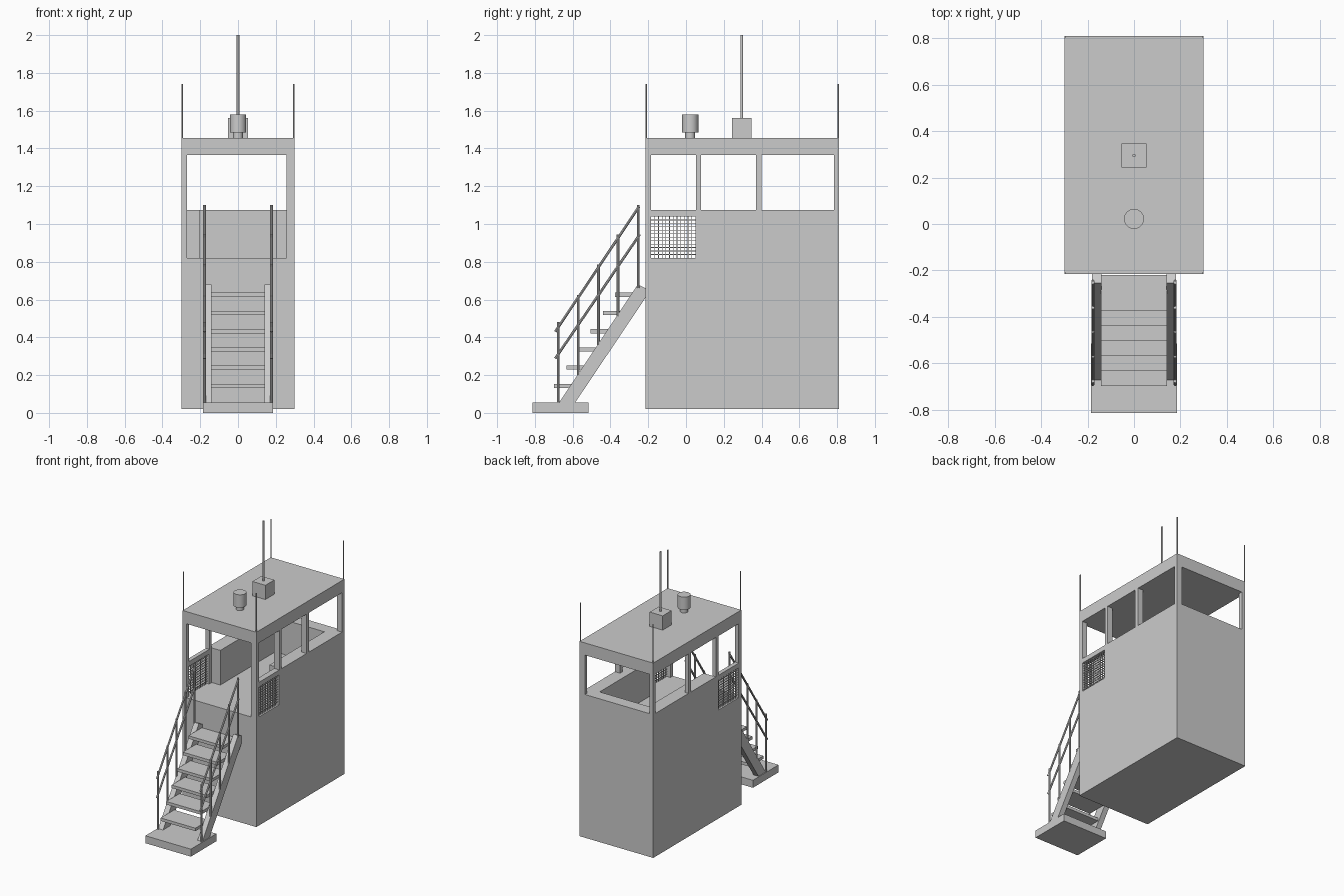
import bpy, bmesh
from mathutils import Vector

if "Cube" in bpy.data.objects:
    bpy.data.objects.remove(bpy.data.objects["Cube"])


def finish(name, bm):
    bmesh.ops.recalc_face_normals(bm, faces=bm.faces)
    me = bpy.data.meshes.new(name)
    bm.to_mesh(me)
    bm.free()
    ob = bpy.data.objects.new(name, me)
    bpy.context.collection.objects.link(ob)
    return ob


def add_box(bm, x, y, z):
    vs = bmesh.ops.create_cube(bm, size=1)["verts"]
    for v in vs:
        v.co = Vector([(r[0] + r[1]) / 2 + c * (r[1] - r[0]) for r, c in zip((x, y, z), v.co)])


def box(name, x, y, z):
    bm = bmesh.new()
    add_box(bm, x, y, z)
    return finish(name, bm)


def add_rod(bm, a, b, r, n=8):
    a, b = Vector(a), Vector(b)
    d = b - a
    vs = bmesh.ops.create_cone(bm, cap_ends=True, segments=n, radius1=r, radius2=r, depth=d.length)["verts"]
    q = d.to_track_quat("Z", "Y")
    for v in vs:
        v.co = q @ v.co + (a + b) / 2


def rod(name, a, b, r, n=8):
    bm = bmesh.new()
    add_rod(bm, a, b, r, n)
    ob = finish(name, bm)
    for p in ob.data.polygons:
        p.use_smooth = len(p.vertices) == 4
    for e in ob.data.edges:
        va, vb = (ob.data.vertices[i].co for i in e.vertices)
        e.use_edge_sharp = abs(va.z - vb.z) < 1e-5
    return ob


# Cabin: solid block with the interior, windows and doorway cut out
cabin = box("cabin", (-.3, .3), (-.215, .81), (.02, 1.455))
XI = (-.27, .257)
WIN = (1.075, 1.365)
THRU = (-.4, .4)
cuts = [
    (XI, (-.185, .783), WIN),                # upper interior
    (XI, (-.3, .08), (.82, 1.365)),          # doorway and entry deck
    (XI, (.7, .9), WIN),                     # back window
    ((-.2, .2), (0, .72), (.82, 1.2)),       # sunken aisle
    (THRU, (-.185, .053), WIN),              # side windows
    (THRU, (.08, .37), WIN),
    (THRU, (.40, .783), WIN),
    (THRU, (-.185, .05), (.82, 1.04)),       # grille openings
]
cutters = []
for c in cuts:
    k = box("cutter", *c)
    k.hide_render = True
    m = cabin.modifiers.new("cut", "BOOLEAN")
    m.operation = "DIFFERENCE"
    m.solver = "EXACT"
    m.object = k
    cutters.append(k)
bpy.context.view_layer.update()
dg = bpy.context.evaluated_depsgraph_get()
mesh = bpy.data.meshes.new_from_object(cabin.evaluated_get(dg))
cabin.modifiers.clear()
cabin.data = mesh
for k in cutters:
    bpy.data.objects.remove(k)

# Side grilles
for side, s in (("left", -1), ("right", 1)):
    bm = bmesh.new()
    X = sorted((s * .283, s * .289))
    for i in range(1, 12):
        y = -.185 + .235 * i / 12
        add_box(bm, X, (y - .002, y + .002), (.82, 1.04))
        z = .82 + .22 * i / 12
        add_box(bm, X, (-.185, .05), (z - .002, z + .002))
    finish(side + "_grille", bm)

# Roof fittings: corner whips, mast and lamp
for sx in (-1, 1):
    for y in (-.211, .806):
        rod("corner_whip", (sx * .296, y, 1.45), (sx * .296, y, 1.74), .004)
box("mast_base", (-.053, .053), (.243, .347), (1.455, 1.56))
rod("mast", (0, .295, 1.555), (0, .295, 2.0), .007, 12)
rod("lamp_neck", (0, .022, 1.45), (0, .022, 1.487), .026, 24)
rod("lamp", (0, .022, 1.485), (0, .022, 1.58), .043, 32)

# Staircase
box("stair_foot", (-.185, .185), (-.813, -.515), (0, .055))
for i in range(6):
    y, z = -.698 + .0645 * i, .132 + .0965 * i
    box("tread", (-.142, .142), (y, y + .155), (z, z + .022))

profile = [(-.675, .05), (-.255, .68), (-.214, .66), (-.214, .61), (-.59, .05)]
posts = [(-.677, .05, .48), (-.57, .2, .625), (-.463, .36, .785), (-.36, .51, .945), (-.253, .66, 1.1)]
for side, s in (("left", -1), ("right", 1)):
    # Stringer
    bm = bmesh.new()
    f = bm.faces.new([bm.verts.new((s * .14, y, z)) for y, z in profile])
    ext = bmesh.ops.extrude_face_region(bm, geom=[f])
    for v in ext["geom"]:
        if isinstance(v, bmesh.types.BMVert):
            v.co.x = s * .18
    finish(side + "_stringer", bm)
    # Handrail with two sloping rails and posts
    x = s * .177
    bm = bmesh.new()
    for y, z0, z1 in posts:
        add_rod(bm, (x, y, z0), (x, y, z1), .007)
    add_rod(bm, (x, -.692, .43), (x, -.248, 1.093), .007)
    add_rod(bm, (x, -.692, .288), (x, -.245, .945), .007)
    finish(side + "_handrail", bm)
